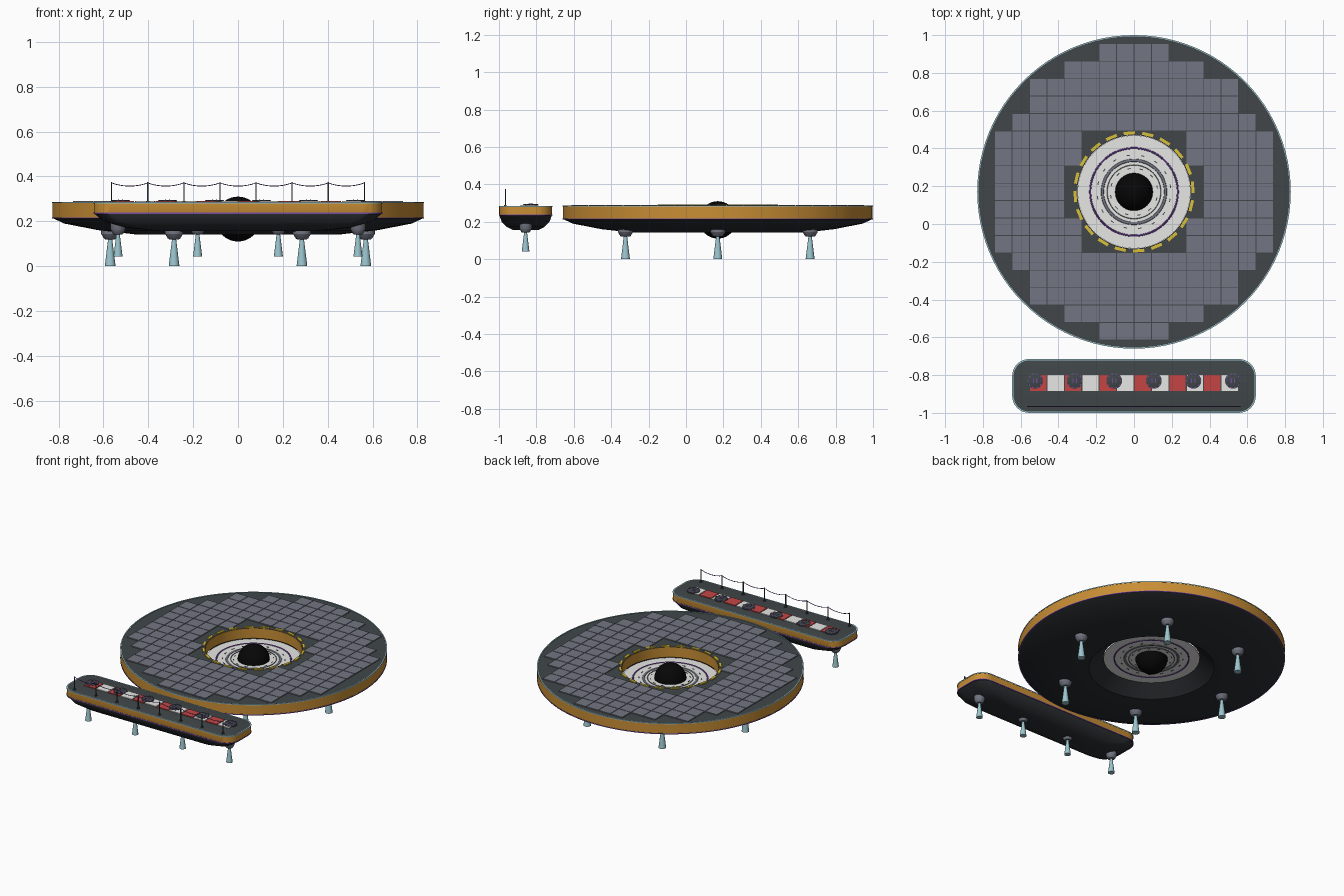
import bpy, bmesh, math
from mathutils import Matrix, Vector

if "Cube" in bpy.data.objects:
    bpy.data.objects.remove(bpy.data.objects["Cube"])

def mat(name, r, g, b):
    m = bpy.data.materials.new(name)
    m.diffuse_color = (r, g, b, 1)
    m.use_nodes = True
    m.node_tree.nodes["Principled BSDF"].inputs["Base Color"].default_value = m.diffuse_color
    return m

DECK = mat("deck_slate", .052, .062, .066)
HULL = mat("hull_charcoal", .024, .027, .031)
TILE = mat("panel_grey", .17, .18, .225)
ORANGE = mat("band_orange", .58, .27, .035)
YELLOW = mat("marking_yellow", .68, .52, .04)
TEAL = mat("pale_teal", .33, .56, .62)
BLACK = mat("void_black", .002, .002, .002)
WHITE = mat("white", .9, .9, .88)
RED = mat("pad_red", .56, .06, .06)
PURPLE = mat("trim_purple", .18, .07, .36)
CY = 0.17      # centre of the round deck
PY = -0.8575   # centre line of the front platform

def finish(name, bm, mats, smooth=False):
    bmesh.ops.recalc_face_normals(bm, faces=bm.faces)
    me = bpy.data.meshes.new(name)
    bm.to_mesh(me)
    bm.free()
    for m in mats:
        me.materials.append(m)
    ob = bpy.data.objects.new(name, me)
    bpy.context.collection.objects.link(ob)
    if smooth:
        bpy.context.view_layer.objects.active = ob
        ob.select_set(True)
        bpy.ops.object.shade_smooth_by_angle(angle=math.radians(30))
        ob.select_set(False)
    return ob

def stack(bm, loops, slots, cap=True, wrap=False):
    """Bridge successive closed loops of points; one material slot per band."""
    rings = [[bm.verts.new(p) for p in lp] for lp in loops]
    pairs = list(zip(rings, rings[1:] + rings[:1] if wrap else rings[1:]))
    for (a, b), s in zip(pairs, slots):
        for i in range(len(a)):
            j = (i + 1) % len(a)
            bm.faces.new((a[i], a[j], b[j], b[i])).material_index = s
    if cap:
        bm.faces.new(rings[0]).material_index = slots[0]
        bm.faces.new(rings[-1]).material_index = slots[-1]

def circle(r, z, x=0, y=CY, n=96):
    return [(x + r * math.cos(math.tau * i / n), y + r * math.sin(math.tau * i / n), z)
            for i in range(n)]

def rounded(hx, hy, r, z, n=8):
    pts = []
    for q, (sx, sy) in enumerate(((1, 1), (-1, 1), (-1, -1), (1, -1))):
        for i in range(n + 1):
            a = math.pi / 2 * (q + i / n)
            pts.append((sx * (hx - r) + r * math.cos(a), PY + sy * (hy - r) + r * math.sin(a), z))
    return pts

def lathe(name, profile, mats, slots=None, smooth=True):
    bm = bmesh.new()
    stack(bm, [circle(r, z) for r, z in profile], slots or [0] * len(profile), False, True)
    return finish(name, bm, mats, smooth)

def box(bm, x, y, z, sx, sy, sz, rot=0, slot=0):
    m = Matrix.Translation((x, y, z)) @ Matrix.Rotation(rot, 4, 'Z') @ Matrix.Diagonal((sx, sy, sz, 1))
    vs = bmesh.ops.create_cube(bm, size=1, matrix=m)["verts"]
    for f in {f for v in vs for f in v.link_faces}:
        f.material_index = slot

def frustum(name, x, y, layers, m, n=16):
    bm = bmesh.new()
    stack(bm, [circle(r, z, x, y, n) for r, z in layers], [0] * (len(layers) - 1))
    return finish(name, bm, [m], True)

# Round deck with open centre: top, orange walls, tapered underside
lathe("round_deck",
      [(.30, .284), (.828, .284), (.828, .215), (.775, .19), (.62, .16), (.46, .142), (.39, .142), (.30, .215)],
      [DECK, ORANGE, HULL], [0, 1, 2, 2, 2, 2, 2, 1])
for nm, z, m in (("deck_top_trim", .284, TEAL), ("deck_lower_trim", .215, PURPLE)):
    lathe(nm, [(.824, z - .003), (.830, z - .003), (.830, z + .003), (.824, z + .003)], [m])

# Square deck panels, kept where they fit between opening and rim
bm = bmesh.new()
P = .0922
for i in range(-8, 8):
    for k in range(-8, 9):
        if 15.7 < (i + .5) ** 2 + k * k < 66.7:
            box(bm, (i + .5) * P, CY + k * P, .2865, P - .004, P - .004, .007)
finish("deck_panels", bm, [TILE])

# Yellow dashes around the opening
bm = bmesh.new()
for i in range(20):
    a = math.tau * (i + .25) / 20
    box(bm, .312 * math.cos(a), CY + .312 * math.sin(a), .287, .016, .06, .008, a)
finish("opening_dashes", bm, [YELLOW])

# Glowing disc, rings and dark sphere in the opening
lathe("glow_disc", [(.05, .208), (.299, .208), (.299, .212), (.05, .212)], [WHITE])
for nm, r, w, m in (("outer_ring", .232, .006, PURPLE), ("inner_ring", .167, .009, TILE), ("fine_ring", .142, .002, TILE)):
    lathe(nm, [(r + w * math.cos(t), .21 + .006 * math.sin(t)) for t in
               [math.tau * j / 8 for j in range(8)]], [m])
bm = bmesh.new()
for r, n in ((.195, 16), (.125, 12)):
    for i in range(n):
        a = math.tau * (i + .4) / n
        box(bm, r * math.cos(a), CY + r * math.sin(a), .21, .005, .018, .008, a)
finish("disc_dashes", bm, [DECK])
bm = bmesh.new()
bmesh.ops.create_uvsphere(bm, u_segments=32, v_segments=20, radius=.1,
                          matrix=Matrix.Translation((0, CY, .21)))
finish("dark_sphere", bm, [BLACK], True)

# Front platform: rounded slab over a boat-shaped hull
bm = bmesh.new()
stack(bm, [rounded(.36, .07, .06, .157), rounded(.50, .10, .07, .172), rounded(.60, .128, .08, .20),
           rounded(.643, .141, .09, .236), rounded(.643, .141, .09, .284), rounded(.638, .136, .085, .285)],
      [0, 0, 0, 1, 2])
finish("front_platform", bm, [HULL, ORANGE, DECK], True)
for nm, z, m in (("platform_top_trim", .282, TEAL), ("platform_lower_trim", .236, PURPLE)):
    bm = bmesh.new()
    lo, hi = z - .003, z + .003
    stack(bm, [rounded(.638, .136, .086, lo), rounded(.645, .1425, .09, lo),
               rounded(.645, .1425, .09, hi), rounded(.638, .136, .086, hi)], [0] * 4, False, True)
    finish(nm, bm, [m], True)

# Alternating red and white squares
bm = bmesh.new()
for i in range(12):
    box(bm, (i - 5.5) * P, -.842, .2865, P - .006, .086, .007, 0, i % 2)
finish("platform_squares", bm, [RED, WHITE])

# Round landing pads with a pair of bars
for i in range(6):
    x = (i - 2.5) * .2095
    frustum("landing_pad", x, -.83, [(.042, .286), (.042, .292), (.036, .295)], DECK, 20)
    bm = bmesh.new()
    for s in (-1, 1):
        box(bm, x + s * .009, -.83, .2955, .006, .024, .003)
    for j in range(10):
        a = math.tau * j / 10
        box(bm, x + .037 * math.cos(a), -.83 + .037 * math.sin(a), .2945, .005, .010, .003, a)
    finish("pad_marks", bm, [PURPLE])

# Railing: posts joined by a sagging cord
bm = bmesh.new()
xs = [(i - 3.5) * .161 for i in range(8)]
for x in xs:
    box(bm, x, -.966, .33, .005, .005, .09)
    box(bm, x, -.966, .287, .014, .014, .006)
finish("rail_posts", bm, [DECK])
cu = bpy.data.curves.new("rail_cord", 'CURVE')
cu.dimensions = '3D'
cu.bevel_depth = .002
cu.bevel_resolution = 1
sp = cu.splines.new('POLY')
N = 7 * 8
sp.points.add(N)
for i in range(N + 1):
    t = (i % 8) / 8
    sp.points[i].co = (xs[0] + i / 8 * .161, -.966, .371 - .056 * t * (1 - t), 1)
cu.materials.append(PURPLE)
bpy.context.collection.objects.link(bpy.data.objects.new("rail_cord", cu))

# Thrusters: grey housing with a pale flared nozzle below
def thruster(x, y, z0, h, s, top):
    zt = z0 + h
    frustum("thruster_housing", x, y,
            [(.022 * s, zt), (.028 * s, zt + .004), (.040 * s, zt + .024), (.040 * s, top)], TILE)
    frustum("thruster_nozzle", x, y, [(.024 * s, z0), (.009 * s, zt + .002)], TEAL)

for i in range(6):
    a = math.tau * i / 6
    thruster(.57 * math.cos(a), CY + .57 * math.sin(a), 0, .12, 1, .165)
for x in (-.535, -.18, .18, .535):
    thruster(x, PY, .042, .1, .85, .20)
